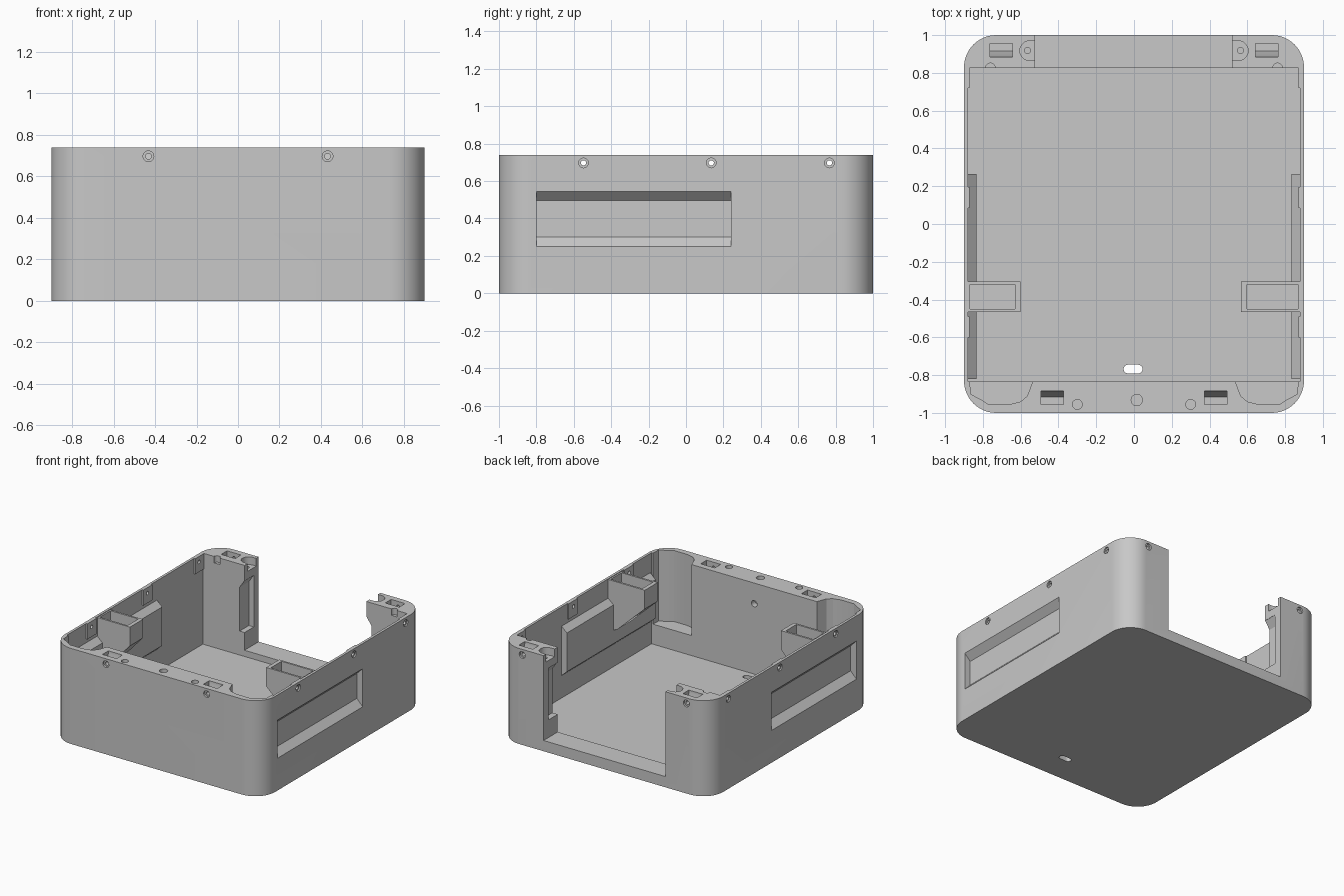
import bpy, bmesh, math
from mathutils import Vector

cube = bpy.data.objects.get("Cube")
if cube:
    bpy.data.objects.remove(cube, do_unlink=True)

grey = bpy.data.materials.new("plain grey")
grey.use_nodes = True
colour = (0.58, 0.58, 0.58, 1)
grey.diffuse_color = colour
grey.node_tree.nodes["Principled BSDF"].inputs["Base Color"].default_value = colour

H, W, L = 0.74, 0.9, 1.0       # height, half width, half length
PLACE = {"z": lambda a, b, h: (a, b, h),
         "y": lambda a, b, h: (a, h, b),
         "x": lambda a, b, h: (h, a, b)}


def prism(name, pts, axis, lo, hi, side=1):
    """Extrude a closed outline along an axis; side=-1 mirrors in x."""
    bm = bmesh.new()
    rings = []
    for h in (lo, hi):
        ring = []
        for a, b in pts:
            v = Vector(PLACE[axis](a, b, h))
            v.x *= side
            ring.append(bm.verts.new(v))
        rings.append(ring)
    n = len(pts)
    bm.faces.new(rings[0])
    bm.faces.new(rings[1])
    for i in range(n):
        j = (i + 1) % n
        bm.faces.new((rings[0][i], rings[0][j], rings[1][j], rings[1][i]))
    bmesh.ops.recalc_face_normals(bm, faces=bm.faces)
    me = bpy.data.meshes.new(name)
    bm.to_mesh(me)
    bm.free()
    me.materials.append(grey)
    ob = bpy.data.objects.new(name, me)
    bpy.context.scene.collection.objects.link(ob)
    return ob


def rect(a0, a1, b0, b1):
    return [(a0, b0), (a1, b0), (a1, b1), (a0, b1)]


def circle(a, b, r, n=20):
    return [(a + r * math.cos(t * math.tau / n), b + r * math.sin(t * math.tau / n)) for t in range(n)]


def rounded(w, l, r, cx=0, cy=0, n=12):
    """Rounded rectangle outline from half sizes."""
    pts = []
    for q, (sx, sy) in enumerate(((1, 1), (-1, 1), (-1, -1), (1, -1))):
        for i in range(n + 1):
            t = (q + i / n) * math.pi / 2
            pts.append((cx + sx * (w - r) + r * math.cos(t), cy + sy * (l - r) + r * math.sin(t)))
    return pts


def combine(tool, op):
    """Apply a boolean to the body, then drop the tool."""
    mod = body.modifiers.new("bool", "BOOLEAN")
    mod.object, mod.operation, mod.solver = tool, op, "EXACT"
    dg = bpy.context.evaluated_depsgraph_get()
    me = bpy.data.meshes.new_from_object(body.evaluated_get(dg))
    body.modifiers.clear()
    body.data = me
    bpy.data.objects.remove(tool, do_unlink=True)


def cut(*args, **kw):
    combine(prism("cutter", *args, **kw), "DIFFERENCE")


def add(*args, **kw):
    combine(prism("addition", *args, **kw), "UNION")


# Rounded tub with main cavity, rear opening and cable slot
body = prism("enclosure_body", rounded(W, L, 0.17), "z", 0, H)
cut(rect(-0.88, 0.88, -0.835, 0.827), "z", 0.035, 1)
cut(rect(-0.523, 0.52, 0.8, 1.1), "z", 0.083, 1)
cut(rounded(0.05, 0.023, 0.0229, -0.005, -0.768, 6), "z", -0.1, 0.2)

pocket = [(0.87, -0.8), (0.865, -0.9), (0.8, -0.935), (0.77, -0.955), (0.66, -0.955),
          (0.6, -0.94), (0.565, -0.91), (0.535, -0.83), (0.535, -0.8)]
trays = {1: 0.567, -1: 0.6}

for s in (1, -1):
    # Relieved front corners
    cut(pocket, "z", 0.19, 1, side=s)

    # Raised inner panel behind each grip
    add([(0.89, 0.6), (0.835, 0.55), (0.835, 0.25), (0.89, 0.2)], "y", -0.82, 0.265, side=s)

    # Bosses around the side screws
    for y0, y1 in ((-0.6, -0.49), (0.085, 0.195), (0.72, 0.835)):
        add(rect(y0, y1, 0.62, H), "x", 0.87, 0.89, side=s)

    # Bracket tray with sloped underside
    x0 = trays[s]
    add([(0.89, 0.735), (x0, 0.735), (x0, 0.59), (0.8, 0.37), (0.89, 0.33)], "y", -0.465, -0.305, side=s)
    cut(rect(x0 + 0.03, 0.868, -0.45, -0.32), "z", 0.61, 0.8, side=s)

    # Outer grip recess with sloped top and bottom
    cut([(0.95, 0.545), (0.9, 0.545), (0.85, 0.495), (0.85, 0.302), (0.9, 0.25), (0.95, 0.25)],
        "y", -0.8, 0.24, side=s)

    # Countersunk side screw holes
    for y in (-0.548, 0.135, 0.767):
        cut(circle(y, 0.697, 0.014), "x", 0.82, 0.95, side=s)
        cut(circle(y, 0.697, 0.026), "x", 0.89, 0.95, side=s)

    # Nut slots on the top rim, with matching screw holes
    for x, d in ((0.432, -1), (0.703, 1)):
        slot = [(d * 0.955, 0.8), (d * 0.955, 0.62), (d * 0.915, 0.62), (d * 0.883, 0.72), (d * 0.883, 0.8)]
        cut(slot, "x", x - 0.06, x + 0.06, side=s)
        cut(circle(x, 0.697, 0.014), "y", d * 0.93, d * 1.1, side=s)
        cut(circle(x, 0.697, 0.026), "y", d * 0.985, d * 1.1, side=s)

    # Rear post: rounded fastening seat, pilot hole, side channel, groove
    seat = [(0.5, 0.865), (0.5, 0.97)] + [
        (0.552 + 0.0525 * math.sin(t * math.pi / 10), 0.9175 + 0.0525 * math.cos(t * math.pi / 10))
        for t in range(11)]
    cut(seat, "z", 0.68, 1, side=s)
    cut(circle(0.564, 0.918, 0.016), "z", 0.63, 0.8, side=s)
    cut([(0.5, 0.62), (0.525, 0.62), (0.565, 0.56), (0.565, 0.22), (0.5, 0.22)], "y", 0.8, 0.94, side=s)
    cut(circle(0.76, 0.827, 0.025), "z", 0.69, 1, side=s)

    # Locating hole in the front rim
    cut(circle(0.3, -0.955, 0.026), "z", 0.66, 1, side=s)

# Centre locating hole and inner blind hole on the front wall
cut(circle(0.015, -0.932, 0.03), "z", 0.66, 1)
cut(circle(0, 0.58, 0.025), "y", -0.88, -0.8)

body.data.materials.clear()
body.data.materials.append(grey)
bpy.ops.object.select_all(action="DESELECT")
body.select_set(True)
bpy.context.view_layer.objects.active = body
bpy.ops.object.shade_smooth_by_angle(angle=math.radians(25))
